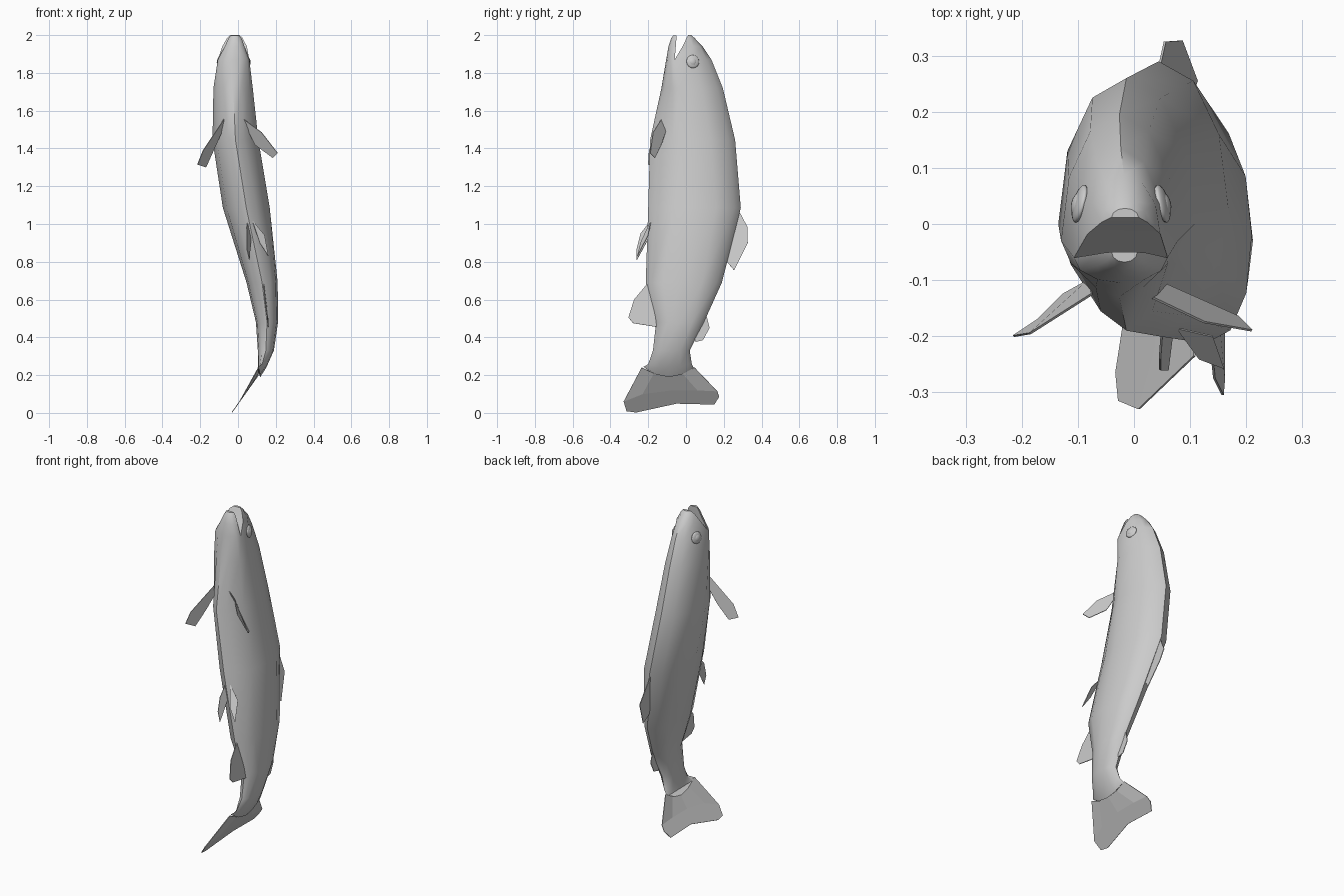
import bpy, bmesh, math

N = 6  # segments per half cross-section


def arc(z, xl, xr, ymid, yend, p=1.0):
    """Half cross-section from the right corner to the left corner."""
    cx, hw = (xl + xr) / 2, (xr - xl) / 2
    pts = []
    for i in range(N + 1):
        c, s = math.cos(math.pi * i / N), math.sin(math.pi * i / N)
        pts.append((cx + hw * math.copysign(abs(c) ** p, c),
                    ymid + (yend - ymid) * abs(s) ** p, z))
    return pts


def loft(bm, rings, cap_start=False, cap_end=False):
    rows = [[bm.verts.new(p) for p in r] for r in rings]
    for a, b in zip(rows, rows[1:]):
        for i in range(len(a)):
            j = (i + 1) % len(a)
            bm.faces.new((a[i], a[j], b[j], b[i]))
    if cap_start:
        bm.faces.new(rows[0][::-1])
    if cap_end:
        bm.faces.new(rows[-1])


def finish(bm, name, smooth=None):
    bmesh.ops.remove_doubles(bm, verts=bm.verts, dist=0.0008)
    bmesh.ops.recalc_face_normals(bm, faces=bm.faces)
    me = bpy.data.meshes.new(name)
    bm.to_mesh(me)
    bm.free()
    ob = bpy.data.objects.new(name, me)
    bpy.context.collection.objects.link(ob)
    if smooth:
        bpy.ops.object.select_all(action='DESELECT')
        ob.select_set(True)
        bpy.context.view_layer.objects.active = ob
        bpy.ops.object.shade_smooth_by_angle(angle=math.radians(smooth))
    return ob


def thicken(ob, t=0.004):
    m = ob.modifiers.new("thickness", 'SOLIDIFY')
    m.thickness, m.offset = t, 0


def fin(name, pts):
    bm = bmesh.new()
    bm.faces.new([bm.verts.new(p) for p in pts])
    thicken(finish(bm, name))


# Body sections: z, x left, x right, belly y, widest y, back y, belly exponent
sections = [
    (0.19, 0.095, 0.118, -0.225, -0.09, 0.040, 1.0),
    (0.24, 0.105, 0.150, -0.200, -0.09, 0.030, 1.0),
    (0.33, 0.105, 0.190, -0.175, -0.08, 0.020, 1.0),
    (0.48, 0.095, 0.212, -0.158, -0.03, 0.095, 1.0),
    (0.69, 0.045, 0.210, -0.213, -0.02, 0.190, 0.9),
    (1.085, -0.080, 0.168, -0.200, 0.03, 0.290, 1.2),
    (1.445, -0.135, 0.108, -0.190, 0.00, 0.260, 1.4),
    (1.72, -0.130, 0.078, -0.130, -0.03, 0.195, 1.3),
    (1.87, -0.107, 0.060, -0.105, -0.06, 0.135, 1.0),
]
rings = []
for z, xl, xr, lo, mid, hi, p in sections:
    rings.append(arc(z, xl, xr, mid, hi) + arc(z, xl, xr, mid, lo, p)[-2:0:-1])
# The end of the tail stem curves up at its edges
for k, lift in ((0, 0.05), (1, 0.025)):
    rings[k] = [(x, y, z + lift * ((y + 0.09) / 0.13) ** 2) for x, y, z in rings[k]]

bm = bmesh.new()
loft(bm, rings, cap_start=True)
# Upper and lower jaw share the mouth corner edge
loft(bm, [arc(1.87, -0.107, 0.060, -0.06, 0.135),
          arc(1.94, -0.083, 0.047, -0.018, 0.088),
          arc(1.985, -0.058, 0.024, 0.003, 0.045),
          arc(2.0, -0.040, 0.008, 0.012, 0.028)], cap_end=True)
loft(bm, [arc(1.87, -0.107, 0.060, -0.06, -0.105),
          arc(1.94, -0.070, 0.034, -0.054, -0.093),
          arc(1.98, -0.052, 0.020, -0.051, -0.080),
          arc(1.998, -0.040, 0.006, -0.050, -0.068)], cap_end=True)
finish(bm, "body", 40)

# Eyes: flattened ball with a smaller pupil bulge
for side, x in (("left", -0.096), ("right", 0.050)):
    sgn = -1 if side == "left" else 1
    for part, r, dx in (("eye", 0.035, 0), ("pupil", 0.021, 0.005)):
        bpy.ops.mesh.primitive_uv_sphere_add(segments=16, ring_count=8, radius=r,
                                             location=(x + sgn * dx, 0.036, 1.86))
        ob = bpy.context.object
        ob.name = side + "_" + part
        ob.scale = (0.35 if part == "eye" else 0.5, 1, 1)
        ob.rotation_euler = (0, -sgn * 0.15, sgn * 0.25)
        bpy.ops.object.shade_smooth()

# Tail fin swept to the left
rows = [[(-0.235, 0.24), (-0.17, 0.21), (-0.09, 0.20), (-0.02, 0.21), (0.045, 0.24)],
        [(-0.33, 0.06), (-0.23, 0.10), (-0.08, 0.12), (0.06, 0.12), (0.165, 0.115)],
        [(-0.315, 0.01), (-0.265, 0.003), (-0.05, 0.05), (0.15, 0.045), (0.175, 0.085)]]
bm = bmesh.new()
grid = [[bm.verts.new((min(0.108, -0.034 + 0.71 * z), y, z)) for y, z in r] for r in rows]
for a, b in zip(grid, grid[1:]):
    for i in range(4):
        bm.faces.new((a[i], a[i + 1], b[i + 1], b[i]))
thicken(finish(bm, "tail_fin"))

# Fins along the back and under the tail
fin("dorsal_fin", [(0.045, 0.28, 1.07), (0.055, 0.325, 0.985), (0.085, 0.327, 0.9),
                   (0.112, 0.255, 0.755), (0.10, 0.225, 0.79), (0.095, 0.20, 0.82)])
fin("adipose_fin", [(0.15, 0.10, 0.55), (0.152, 0.125, 0.45), (0.155, 0.09, 0.385),
                    (0.155, 0.05, 0.375), (0.153, 0.04, 0.42)])
fin("anal_fin", [(0.135, -0.20, 0.69), (0.143, -0.275, 0.60), (0.158, -0.305, 0.505),
                 (0.16, -0.28, 0.475), (0.16, -0.155, 0.455), (0.15, -0.17, 0.57)])

# Paired fins follow the bend of the body
fin("left_pelvic_fin", [(0.05, -0.185, 1.02), (0.046, -0.24, 0.95), (0.046, -0.26, 0.87),
                        (0.06, -0.26, 0.81), (0.068, -0.195, 0.93)])
fin("right_pelvic_fin", [(0.075, -0.185, 1.02), (0.115, -0.24, 0.90), (0.16, -0.257, 0.83),
                         (0.14, -0.20, 0.94)])
fin("left_pectoral_fin", [(-0.075, -0.125, 1.555), (-0.185, -0.195, 1.39), (-0.215, -0.2, 1.315),
                          (-0.17, -0.17, 1.30), (-0.125, -0.125, 1.40), (-0.08, -0.10, 1.50)])
fin("right_pectoral_fin", [(0.03, -0.13, 1.555), (0.125, -0.175, 1.485), (0.21, -0.19, 1.375),
                           (0.185, -0.165, 1.35), (0.09, -0.13, 1.42), (0.05, -0.105, 1.50)])
